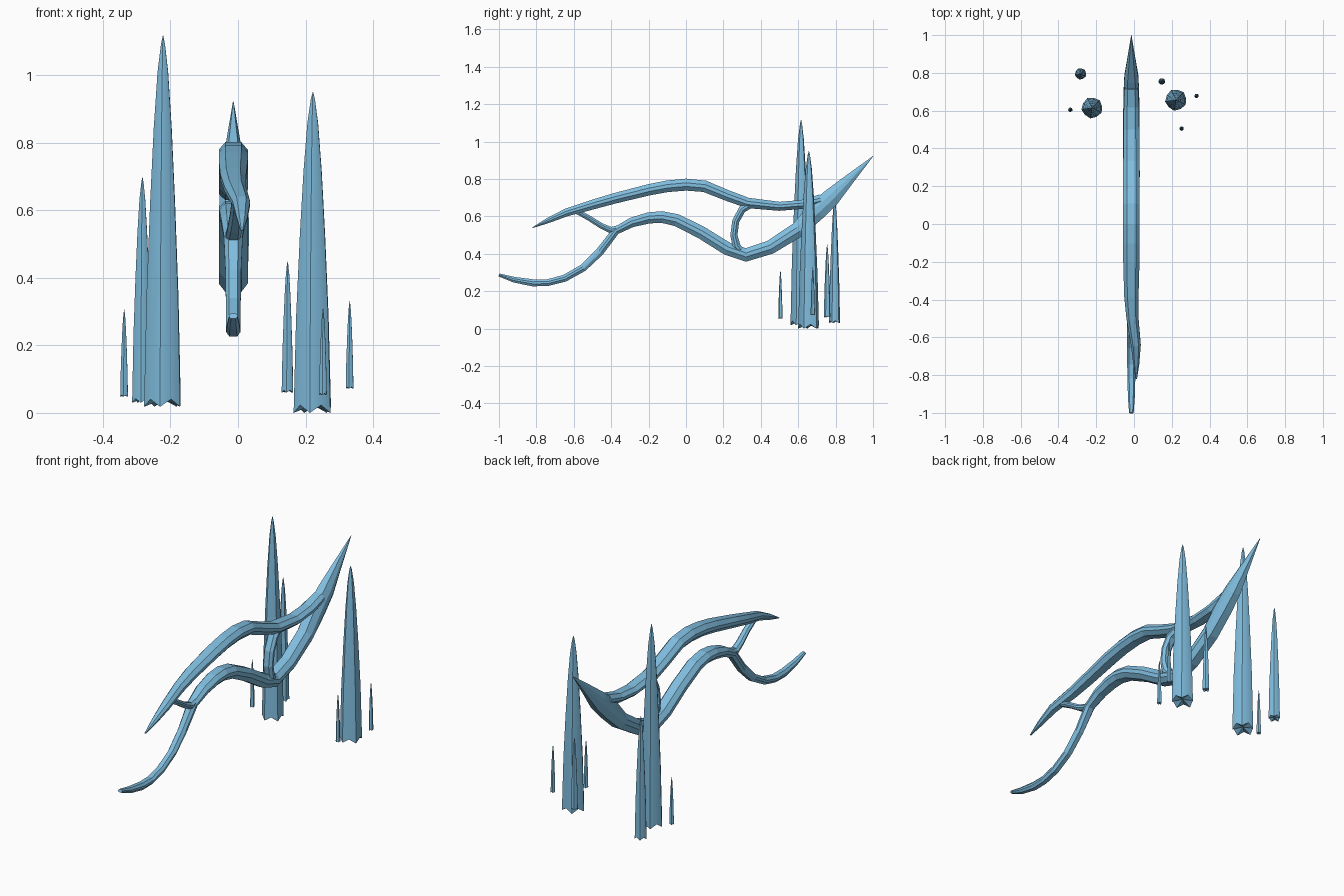
import bpy, bmesh, math
from mathutils import Vector

blue = bpy.data.materials.new("ice blue")
blue.diffuse_color = (0.22, 0.52, 0.75, 1)


def finish(name, bm):
    bmesh.ops.recalc_face_normals(bm, faces=bm.faces)
    me = bpy.data.meshes.new(name)
    bm.to_mesh(me)
    bm.free()
    me.materials.append(blue)
    ob = bpy.data.objects.new(name, me)
    bpy.context.collection.objects.link(ob)
    return ob


def skin(bm, rings):
    for a, b in zip(rings, rings[1:]):
        n = len(a)
        for i in range(n):
            bm.faces.new((a[i], a[(i + 1) % n], b[(i + 1) % n], b[i]))


def beam(name, pts):
    """Sweep a bevelled section along points (y, z, half thickness, half width, x)."""
    bm = bmesh.new()
    rings = []
    for i, (y, z, t, w, x) in enumerate(pts):
        a, b = pts[max(i - 1, 0)], pts[min(i + 1, len(pts) - 1)]
        d = Vector((0, b[0] - a[0], b[1] - a[1])).normalized()
        up = Vector((0, -d.z, d.y))
        sec = [(-.55, 1), (.55, 1), (1, .3), (1, -.3), (.55, -1), (-.55, -1), (-1, -.3), (-1, .3)]
        rings.append([bm.verts.new(Vector((x + u * w, y, z)) + up * (v * t)) for u, v in sec])
    skin(bm, rings)
    bm.faces.new(rings[0])
    bm.faces.new(rings[-1])
    return finish(name, bm)


def spike(name, x, y, z0, z1, r, sides=10):
    """Tall tapering spire with a notched foot."""
    bm = bmesh.new()
    h = z1 - z0
    rings = []
    for f, k in ((0, 1), (.3, .87), (.55, .68), (.75, .49), (.9, .29), (.975, .11)):
        ring = []
        for i in range(sides):
            a = 2 * math.pi * (i + .25) / sides
            kk = k * (1 if i % 2 else .93)
            notch = .4 * r * (i % 2 == 0) if f == 0 else 0
            ring.append(bm.verts.new((x + r * kk * math.cos(a), y + r * kk * math.sin(a), z0 + f * h + notch)))
        rings.append(ring)
    skin(bm, rings)
    for ring, z in ((rings[0], z0 + .4 * r), (rings[-1], z1)):
        tip = bm.verts.new((x, y, z))
        for i in range(sides):
            bm.faces.new((ring[i], ring[(i + 1) % sides], tip))
    ob = finish(name, bm)
    bpy.context.view_layer.objects.active = ob
    ob.select_set(True)
    bpy.ops.object.shade_smooth_by_angle(angle=math.radians(40))
    ob.select_set(False)


X = -.014
# upper flowing beam, pointed at the low end
beam("upper_beam", [
    (-.82, .54, .002, .004, .012), (-.74, .577, .014, .016, .012), (-.64, .621, .021, .026, .01),
    (-.5, .663, .026, .032, -.008), (-.38, .697, .028, .038, X), (-.2, .742, .03, .043, X),
    (-.1, .761, .031, .043, X), (0, .77, .032, .043, X), (.1, .761, .031, .043, X),
    (.22, .712, .029, .043, X), (.33, .672, .028, .043, X), (.5, .654, .024, .042, X),
    (.62, .664, .024, .04, X), (.72, .69, .028, .036, X)])
# lower flowing beam, from the curled tail to the sharp prow
beam("lower_beam", [
    (-1, .287, .008, .012, X), (-.92, .262, .015, .018, X), (-.82, .245, .019, .021, X),
    (-.74, .246, .018, .022, X), (-.65, .269, .019, .022, X), (-.55, .325, .02, .022, X),
    (-.46, .412, .022, .023, X), (-.375, .523, .021, .028, X), (-.29, .568, .026, .036, X),
    (-.2, .592, .03, .041, X), (-.13, .597, .031, .043, X), (-.05, .58, .033, .043, X),
    (.08, .515, .034, .043, X), (.22, .428, .035, .043, X), (.32, .394, .036, .043, X),
    (.45, .435, .037, .043, X), (.6, .53, .042, .043, X), (.7, .632, .052, .041, X),
    (.78, .705, .047, .037, X), (.88, .805, .026, .02, X), (1, .922, .001, .001, X)])
# connecting struts
beam("rear_strut", [(-.6, .636, .014, .018, 0), (-.52, .592, .014, .019, -.004),
                    (-.45, .548, .015, .021, -.01), (-.4, .526, .018, .023, X), (-.34, .54, .018, .024, X)])
beam("front_strut", [(.36, .672, .018, .026, -.01), (.3, .637, .02, .028, 0), (.266, .575, .019, .028, .004),
                     (.256, .5, .019, .028, .004), (.27, .44, .022, .028, .002), (.3, .405, .022, .026, -.005)])
# ice spires
for i, s in enumerate([
        (-.222, .615, .018, 1.12, .057), (-.283, .795, .03, .70, .031), (-.337, .605, .048, .307, .012),
        (.222, .657, 0, .953, .058), (.147, .755, .06, .45, .018), (.331, .678, .072, .332, .012),
        (.252, .505, .053, .312, .012)]):
    spike("spire_%d" % (i + 1), *s)
